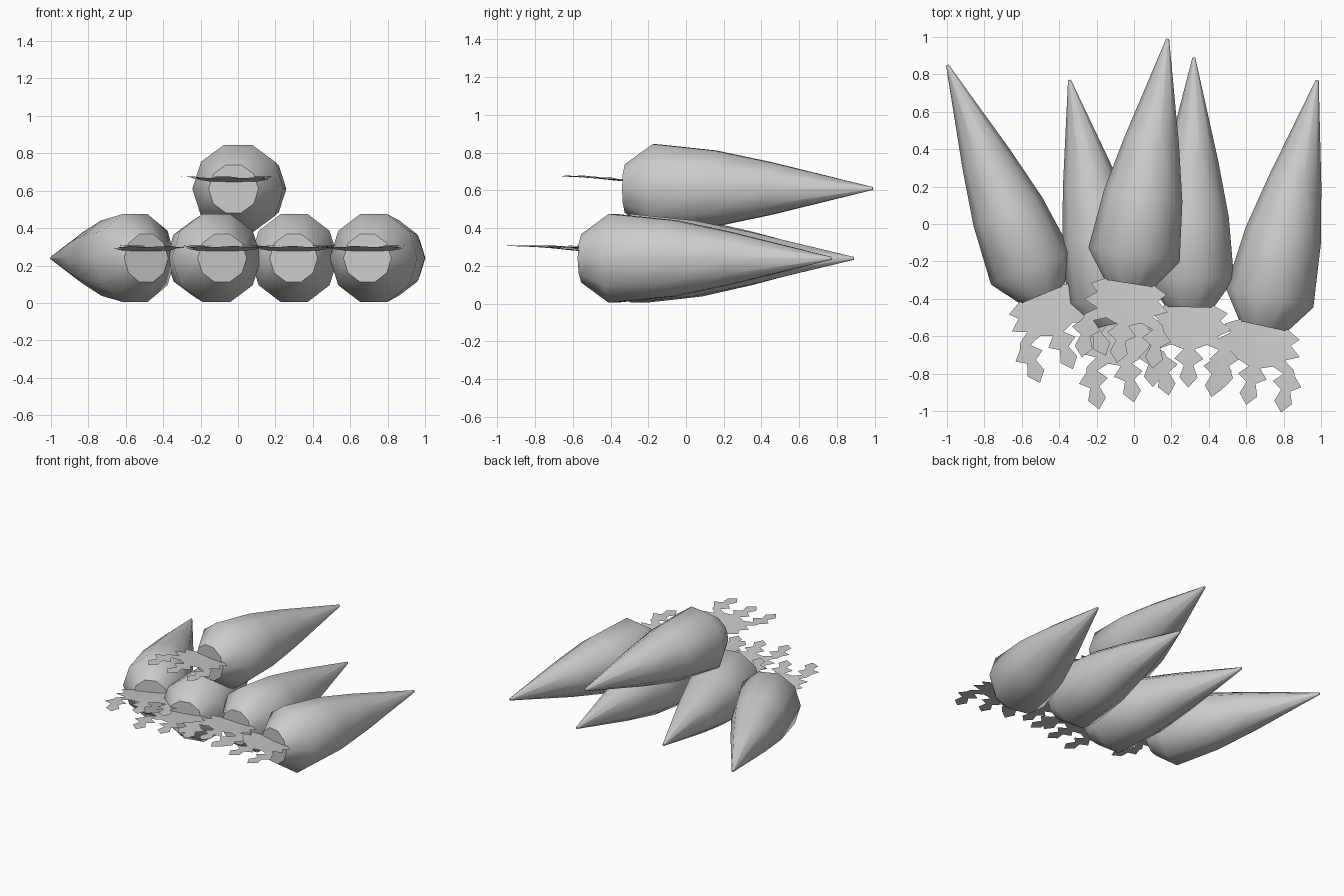
import bpy, bmesh, math
from mathutils import Matrix, Vector

old = bpy.data.objects.get("Cube")
if old:
    bpy.data.objects.remove(old, do_unlink=True)

grey = bpy.data.materials.new("plain_grey")
grey.use_nodes = True
grey.diffuse_color = (0.6, 0.6, 0.6, 1)
grey.node_tree.nodes["Principled BSDF"].inputs["Base Color"].default_value = (0.6, 0.6, 0.6, 1)

SIDES = 10
CAP = 0.155  # distance from the widest ring to the blunt end


def finish(bm, name, matrix, angle):
    mesh = bpy.data.meshes.new(name)
    bm.to_mesh(mesh)
    bm.free()
    mesh.materials.append(grey)
    obj = bpy.data.objects.new(name, mesh)
    bpy.context.collection.objects.link(obj)
    obj.matrix_world = matrix
    bpy.ops.object.select_all(action='DESELECT')
    obj.select_set(True)
    bpy.context.view_layer.objects.active = obj
    bpy.ops.object.shade_smooth_by_angle(angle=math.radians(angle))
    return obj


def root(name, matrix, length, width):
    """Ten-sided tapered root along +y, widest ring at the origin."""
    profile = [(-CAP, 0.135), (0, 0.247), (length - 0.85, 0.212),
               (length - 0.55, 0.147), (length, 0.008)]
    bm = bmesh.new()
    rings = []
    for y, r in profile:
        angles = [math.tau * i / SIDES for i in range(SIDES)]
        rings.append([bm.verts.new((r * width * math.cos(a), y, r * math.sin(a)))
                      for a in angles])
    for a, b in zip(rings, rings[1:]):
        for i in range(SIDES):
            j = (i + 1) % SIDES
            bm.faces.new((a[i], a[j], b[j], b[i]))
    bm.faces.new(rings[0])
    bm.faces.new(rings[-1])
    bmesh.ops.recalc_face_normals(bm, faces=bm.faces)
    return finish(bm, name, matrix, 50)


def lobe(centre):
    """Outline of one toothed leaf lobe, from its right side to its left."""
    half = [(0.03, 0.225), (0.078, 0.275), (0.025, 0.31), (0.048, 0.375)]
    right = [(centre + u, v) for u, v in half]
    left = [(centre - u, v) for u, v in reversed(half)]
    return right + [(centre, 0.43)] + left


def leaf(name, matrix):
    """Thin frond: toothed sides, three lobes, gently arched."""
    side = [(0.13, -0.01), (0.205, 0.03), (0.165, 0.07), (0.225, 0.12),
            (0.15, 0.155), (0.21, 0.195)]
    outline = [(0, -0.02)] + side
    for k, c in enumerate((0.19, 0, -0.19)):
        outline += lobe(c)
        if k < 2:
            outline.append((c - 0.095, 0.20))
    outline += [(-u, v) for u, v in reversed(side)]
    bm = bmesh.new()
    bm.faces.new([bm.verts.new((u, -v, 0)) for u, v in outline])
    bmesh.ops.triangulate(bm, faces=bm.faces[:])
    cuts = [((x, 0, 0), (1, 0, 0)) for x in (-0.1, 0, 0.1)]
    cuts += [((0, -v, 0), (0, 1, 0)) for v in (0.06, 0.12, 0.18, 0.26, 0.34)]
    for co, no in cuts:
        bmesh.ops.bisect_plane(bm, geom=bm.verts[:] + bm.edges[:] + bm.faces[:],
                               plane_co=co, plane_no=no)
    for vert in bm.verts:
        t = min(1, max(0, -vert.co.y / 0.43))
        vert.co.z = 0.035 + 0.03 * (1 - (1 - t) ** 2) + 0.012 * (1 - t) * (vert.co.x / 0.2) ** 2
    for face in bm.faces:
        face.normal_update()
        if face.normal.z < 0:
            face.normal_flip()
    return finish(bm, name, matrix, 60)


# widest-ring centre, pointed tip, sideways width factor
plants = {
    "far_right": ((-0.55, -0.235), (-0.998, 0.85), 0.24, 0.94),
    "mid_right": ((-0.115, -0.38), (-0.345, 0.77), 0.24, 0.99),
    "mid_left": ((0.30, -0.29), (0.32, 0.89), 0.24, 0.95),
    "far_left": ((0.725, -0.395), (0.98, 0.77), 0.24, 0.97),
    "top": ((0.0, -0.165), (0.18, 0.99), 0.61, 1.0),
}
for name, (centre, tip, z, width) in plants.items():
    axis = Vector(tip) - Vector(centre)
    turn = Matrix.Rotation(math.atan2(-axis.x, axis.y), 4, 'Z')
    place = Matrix.Translation((*centre, z)) @ turn
    root(name + "_carrot_root", place, axis.length, width)
    leaf(name + "_carrot_leaf", place @ Matrix.Translation((0, -CAP, 0)))
